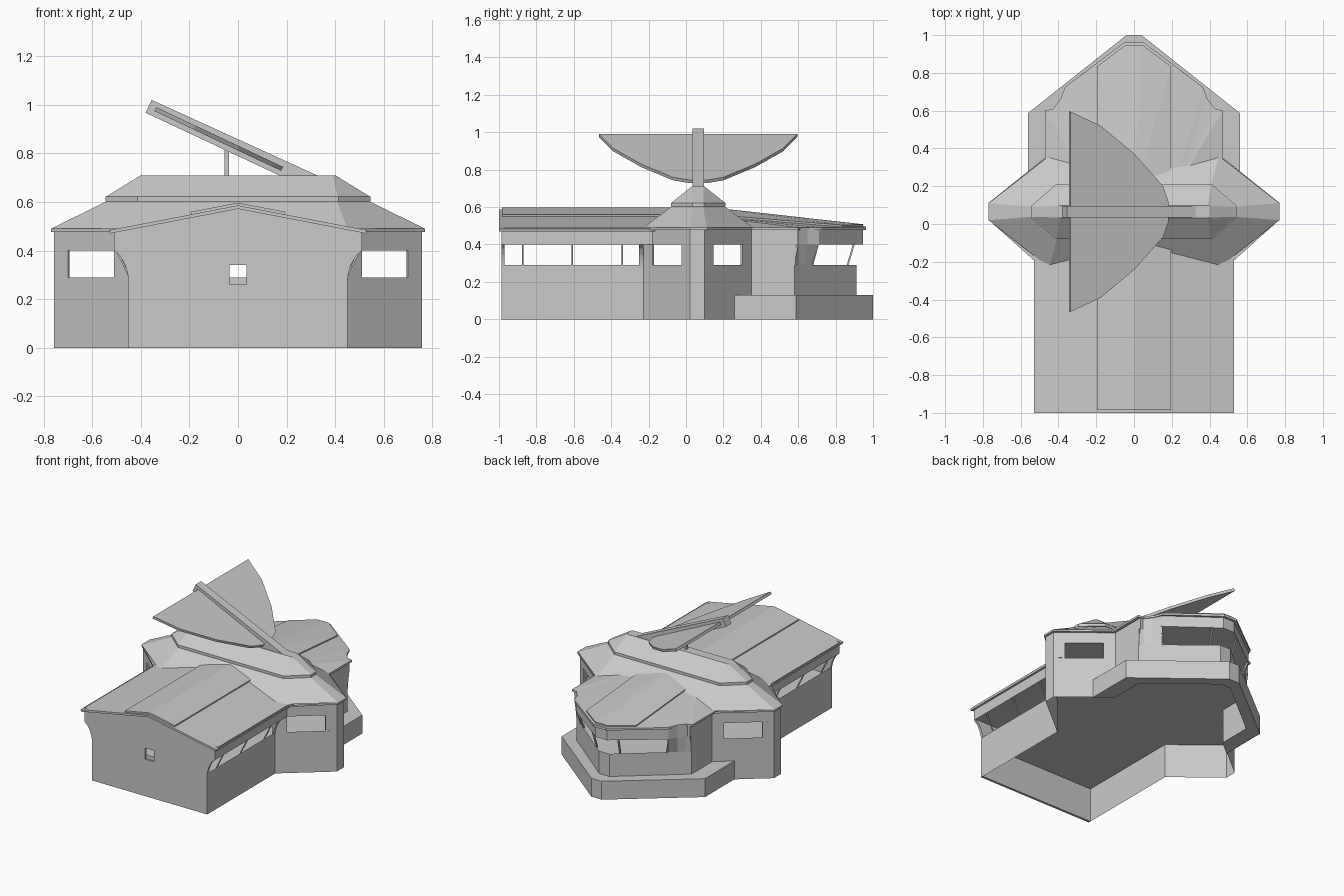
import bpy, bmesh
from mathutils import Vector

if "Cube" in bpy.data.objects:
    bpy.data.objects.remove(bpy.data.objects["Cube"])

mat = bpy.data.materials.new("plain grey")
mat.diffuse_color = (0.59, 0.59, 0.59, 1)
mat.use_nodes = True
mat.node_tree.nodes["Principled BSDF"].inputs["Base Color"].default_value = mat.diffuse_color
CY = 0.065  # centre line of the side wings and dish


def make(name, verts, faces, mirror=False, thick=0, recalc=False):
    me = bpy.data.meshes.new(name)
    me.from_pydata([tuple(v) for v in verts], [], faces)
    if recalc:
        bm = bmesh.new()
        bm.from_mesh(me)
        bmesh.ops.recalc_face_normals(bm, faces=bm.faces)
        bm.to_mesh(me)
        bm.free()
    me.materials.append(mat)
    ob = bpy.data.objects.new(name, me)
    bpy.context.collection.objects.link(ob)
    if mirror:
        ob.modifiers.new("mirror", 'MIRROR').use_mirror_merge = False
    if thick:
        m = ob.modifiers.new("solidify", 'SOLIDIFY')
        m.thickness, m.offset = thick, -1
    return ob


def loft(name, rings, bottom=True, mirror=False, top=True):
    """Skin between rings of equal point count, capped at the ends."""
    n = len(rings[0])
    faces = [(r*n+i, r*n+(i+1) % n, (r+1)*n+(i+1) % n, (r+1)*n+i)
             for r in range(len(rings)-1) for i in range(n)]
    if top:
        faces.append(tuple(range((len(rings)-1)*n, len(rings)*n)))
    if bottom:
        faces.append(tuple(reversed(range(n))))
    return make(name, [v for r in rings for v in r], faces, mirror, recalc=bottom and top)


def plan(half, z):
    """Whole plan outline at height z from its right half."""
    return [(x, y, z) for x, y in half + [(-x, y) for x, y in reversed(half)]]


def slab(name, prof, y0, y1, mirror=False):
    """Front-view profile pushed along y."""
    return loft(name, [[(x, y, z) for x, z in prof] for y in (y0, y1)], True, mirror)


def wall(name, low, high, z0, z1):
    n = len(low)
    verts = [(x, y, z0) for x, y in low] + [(x, y, z1) for x, y in high]
    make(name, verts, [(i, i+1, n+i+1, n+i) for i in range(n-1)], True, 0.012)


def bar(name, a, b, s=0.005):
    ring = [[(p[0]+dx*s, p[1]+dy*s, p[2]) for dx, dy in ((-1, -1), (1, -1), (1, 1), (-1, 1))]
            for p in (a, b)]
    loft(name, ring, True, True)


# lower walls, open underneath, with the floor a little below sill height
body = [(.45, -.975), (.45, -.228), (.757, .022), (.757, .10), (.45, .35), (.45, .58), (.04, .912)]
loft("lower_walls", [plan(body, 0), plan(body, .29)], False, top=False)
floor = plan(body, .24)
make("floor", floor, [tuple(range(len(floor)))])

# band above the windows, stepping out to the eave
band = [(.51, -.972), (.51, -.18), (.757, .022), (.757, .10), (.45, .35), (.45, .60),
        (.43, .60), (.39, .65), (.36, .71), (.045, .945)]
eave = [(.525, -.972), (.525, -.197), (.77, .022), (.77, .112), (.47, .352), (.47, .60),
        (.43, .61), (.39, .66), (.365, .725), (.05, .962)]
loft("header_and_eave", [plan(band, .40), plan(band, .477), plan(eave, .477), plan(eave, .49)],
     top=False)

# piers between the windows
end = [(.70, -.024), (.757, .022), (.757, .10), (.70, .147)]
wall("wing_end_pier", end, end, .29, .40)
inner = [(.45, -.228), (.51, -.18)]
wall("wing_front_pier", inner, inner, .29, .40)
rear = [(.51, .302), (.45, .35), (.45, .585)]
wall("wing_rear_pier", rear, rear, .29, .477)
wall("prow_pier", [(.45, .58), (.42, .605), (.38, .637), (.325, .68)],
     [(.45, .60), (.43, .60), (.39, .65), (.36, .71)], .29, .40)

# front gable wall with flared brackets and a small window opening
curve = [(.45, .28), (.455, .31), (.466, .345), (.485, .378), (.51, .40)]
slab("front_wall", [(0, 0), (.45, 0)] + curve + [(.51, .478), (0, .575), (0, .34),
                                                 (.035, .34), (.035, .26), (0, .26)],
     -.987, -.97, True)
slab("hall_end_bracket", [(.44, .28)] + curve + [(.44, .40)], -.25, -.228, True)

# slanted window mullions
for y in (-.872, -.607, -.34):
    bar("hall_mullion", (.443, y, .285), (.502, y, .405), .004)
for x0, y0, x1, y1 in ((.09, .863, .10, .898), (.325, .675, .36, .70)):
    bar("prow_mullion", (x0, y0, .285), (x1, y1, .405))

# low terrace around the prow
outer = [(.56, .255), (.56, .588), (.04, 1.0), (0, 1.0)]
inside = [(.45, .345), (.45, .58), (.04, .912), (0, .912)]
rows = [(inside, 0), (outer, 0), (outer, .13), (inside, .13)]
make("terrace", [(x, y, z) for pts, z in rows for x, y in pts],
     [(r*4+i, r*4+i+1, r*4+i+5, r*4+i+4) for r in range(3) for i in range(3)], True)

# main roof with sloping prow
make("main_roof", [(0, -1, .586), (.53, -1, .484), (.53, .15, .484), (0, .15, .586),
                   (.2, .15, .5475), (.47, .15, .492), (.47, .60, .491), (.43, .61, .491),
                   (.39, .66, .491), (.365, .725, .491), (.2, .849, .492), (.05, .962, .495),
                   (0, .962, .496)],
     [(0, 1, 2, 3), (4, 5, 6), (4, 6, 7), (4, 7, 8), (4, 8, 9), (4, 9, 10),
      (3, 4, 10), (3, 10, 11), (3, 11, 12)], True, 0.014)
make("ridge_panel", [(0, -.985, .597), (.195, -.985, .5595), (.195, .15, .5595), (0, .15, .597),
                     (.195, .835, .504), (.045, .948, .507), (0, .948, .508)],
     [(0, 1, 2, 3), (3, 2, 4), (3, 4, 5), (3, 5, 6)], True, 0.011)


# cross roof over the wings: stretched octagon rings
def ring(xo, yo, xi, yi, z):
    q = [(xi, -yi), (xo, -yo), (xo, yo), (xi, yi)]
    return [(x, CY+y, z) for x, y in q] + [(-x, CY+y, z) for x, y in reversed(q)]


loft("wing_roof", [ring(.77, .045, .45, .295, .49), ring(.54, .027, .408, .142, .603),
                   ring(.545, .03, .413, .145, .603), ring(.545, .03, .413, .145, .622),
                   ring(.54, .028, .41, .142, .624), ring(.40, .03, .39, .034, .71)], False)

# tilted fan-shaped reflector with its beam and post
fan = [(-.34, .53), (-.18, .455), (0, .305), (.15, .135), (.18, .05)]
fan = [(x, CY-d) for x, d in fan] + [(x, CY+d) for x, d in reversed(fan)]
up = Vector((.426, 0, .905)) * .009
plane = [Vector((x, y, .982-.471*(x+.34))) for x, y in fan]
loft("reflector", [[p-up for p in plane], [p+up for p in plane]])
slab("reflector_beam", [(-.38, .967), (-.355, 1.02), (.325, .71), (.325, .70), (.19, .70)],
     CY-.03, CY+.03)
slab("reflector_post", [(-.055, .70), (-.037, .70), (-.037, .83), (-.055, .83)], CY-.009, CY+.009)
